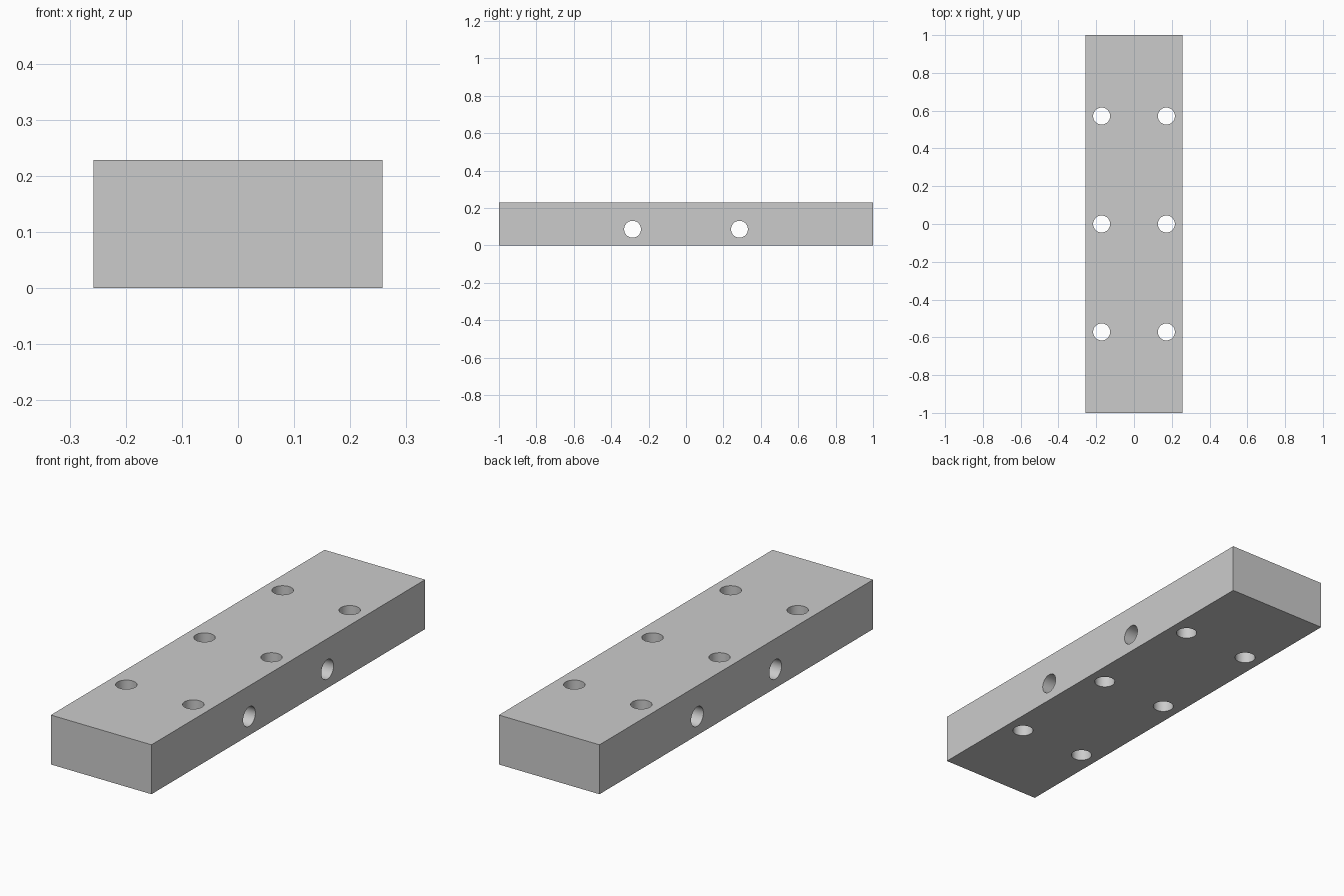
import bpy
from math import pi, radians

if "Cube" in bpy.data.objects:
    bpy.data.objects.remove(bpy.data.objects["Cube"])

WIDTH, LENGTH, HEIGHT = 0.515, 2.0, 0.2286
HOLE_RADIUS = 0.045

# Rectangular bar
bpy.ops.mesh.primitive_cube_add(size=1, location=(0, 0, HEIGHT / 2))
block = bpy.context.object
block.name = "drilled_block"
block.dimensions = (WIDTH, LENGTH, HEIGHT)
bpy.ops.object.transform_apply(location=True, rotation=False, scale=True)


def drill(location, rotation=(0, 0, 0)):
    """Cut a round through hole in the block."""
    bpy.ops.mesh.primitive_cylinder_add(vertices=64, radius=HOLE_RADIUS, depth=1,
                                        location=location, rotation=rotation)
    cutter = bpy.context.object
    bpy.context.view_layer.objects.active = block
    mod = block.modifiers.new("hole", 'BOOLEAN')
    mod.operation = 'DIFFERENCE'
    mod.solver = 'EXACT'
    mod.object = cutter
    bpy.ops.object.modifier_apply(modifier=mod.name)
    bpy.data.objects.remove(cutter, do_unlink=True)


# Two rows of vertical holes
for x in (-0.1714, 0.1714):
    for y in (-0.5714, 0, 0.5714):
        drill((x, y, HEIGHT / 2))

# Two cross holes, passing between the vertical ones
for y in (-0.2857, 0.2857):
    drill((0, y, 0.0865), (0, pi / 2, 0))

# Smooth bores, sharp rims
bpy.ops.object.select_all(action='DESELECT')
block.select_set(True)
bpy.context.view_layer.objects.active = block
bpy.ops.object.shade_smooth_by_angle(angle=radians(30))
